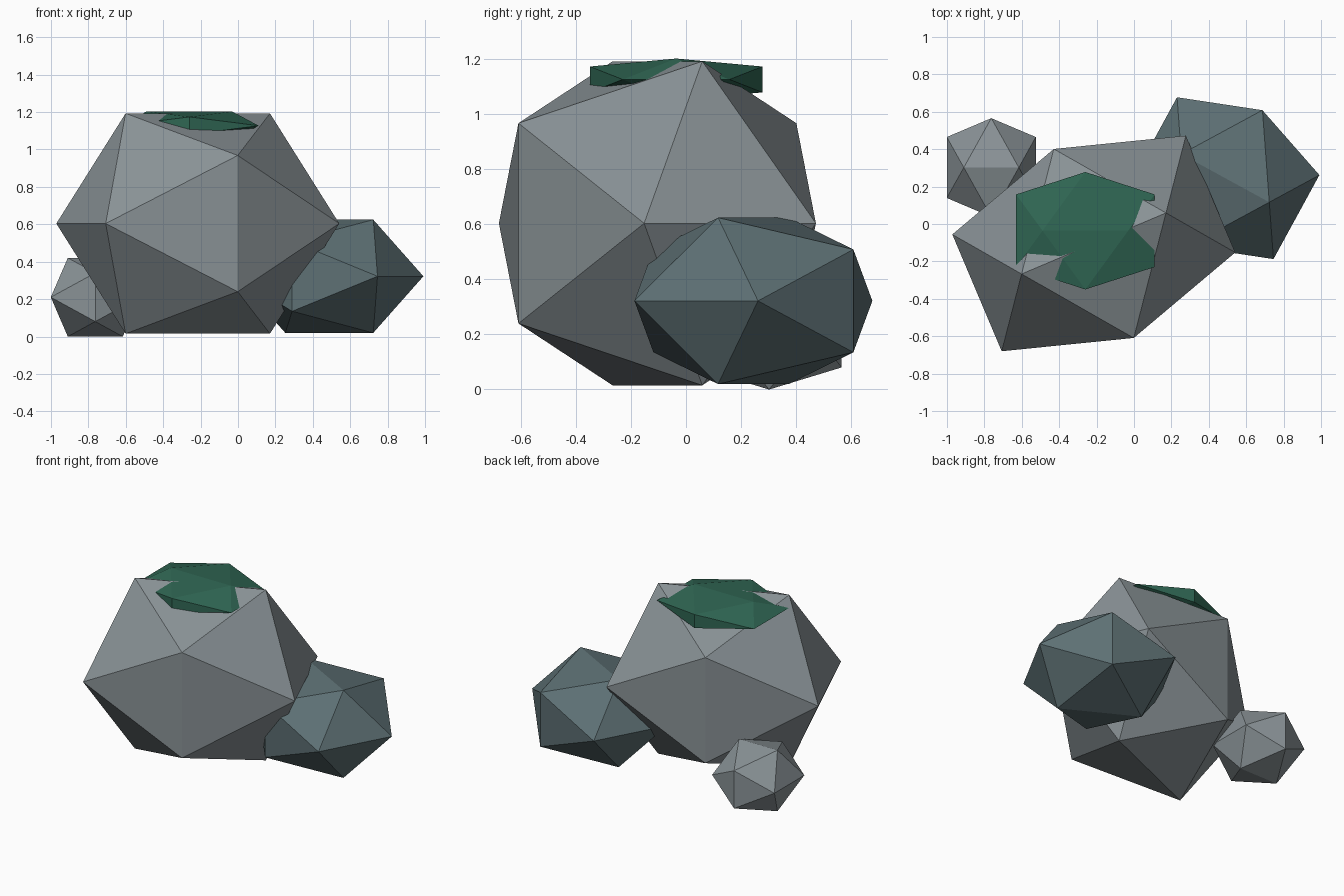
import bpy, bmesh, math
from mathutils import Matrix, Vector

cube = bpy.data.objects.get("Cube")
if cube:
    bpy.data.objects.remove(cube, do_unlink=True)

PHI = (1 + math.sqrt(5)) / 2


def material(name, rgb):
    mat = bpy.data.materials.new(name)
    mat.use_nodes = True
    color = (*rgb, 1.0)
    mat.diffuse_color = color
    bsdf = mat.node_tree.nodes["Principled BSDF"]
    bsdf.inputs["Base Color"].default_value = color
    bsdf.inputs["Roughness"].default_value = 0.95
    return mat


def boulder(name, center, scale, turn, mat):
    """Faceted twenty-sided stone: hull of three crossed golden rectangles."""
    bm = bmesh.new()
    for a in (-1, 1):
        for b in (-PHI, PHI):
            for corner in ((a, 0, b), (0, b, a), (b, a, 0)):
                bm.verts.new(corner)
    bmesh.ops.convex_hull(bm, input=bm.verts[:])
    bmesh.ops.transform(bm, matrix=Matrix.Diagonal((*scale, 1)), verts=bm.verts[:])
    bmesh.ops.recalc_face_normals(bm, faces=bm.faces[:])
    mesh = bpy.data.meshes.new(name)
    bm.to_mesh(mesh)
    bm.free()
    mesh.materials.append(mat)
    obj = bpy.data.objects.new(name, mesh)
    obj.location = Vector(center)
    obj.rotation_euler.z = turn
    bpy.context.collection.objects.link(obj)
    return obj


grey = material("stone grey", (0.253, 0.290, 0.307))
slate = material("slate blue grey", (0.110, 0.162, 0.174))
green = material("moss green", (0.029, 0.133, 0.087))

# Rocks
boulder("large_rock", (-0.215, -0.104, 0.604), (0.419, 0.339, 0.364), 0.4, grey)
boulder("medium_rock", (0.488, 0.245, 0.322), (0.268, 0.256, 0.187), -0.5, slate)
boulder("small_rock", (-0.763, 0.302, 0.21), (0.147, 0.163, 0.13), 0, grey)

# Flat moss cap on the large rock
boulder("moss_patch", (-0.26, -0.036, 1.127), (0.229, 0.194, 0.047), 0, green)
